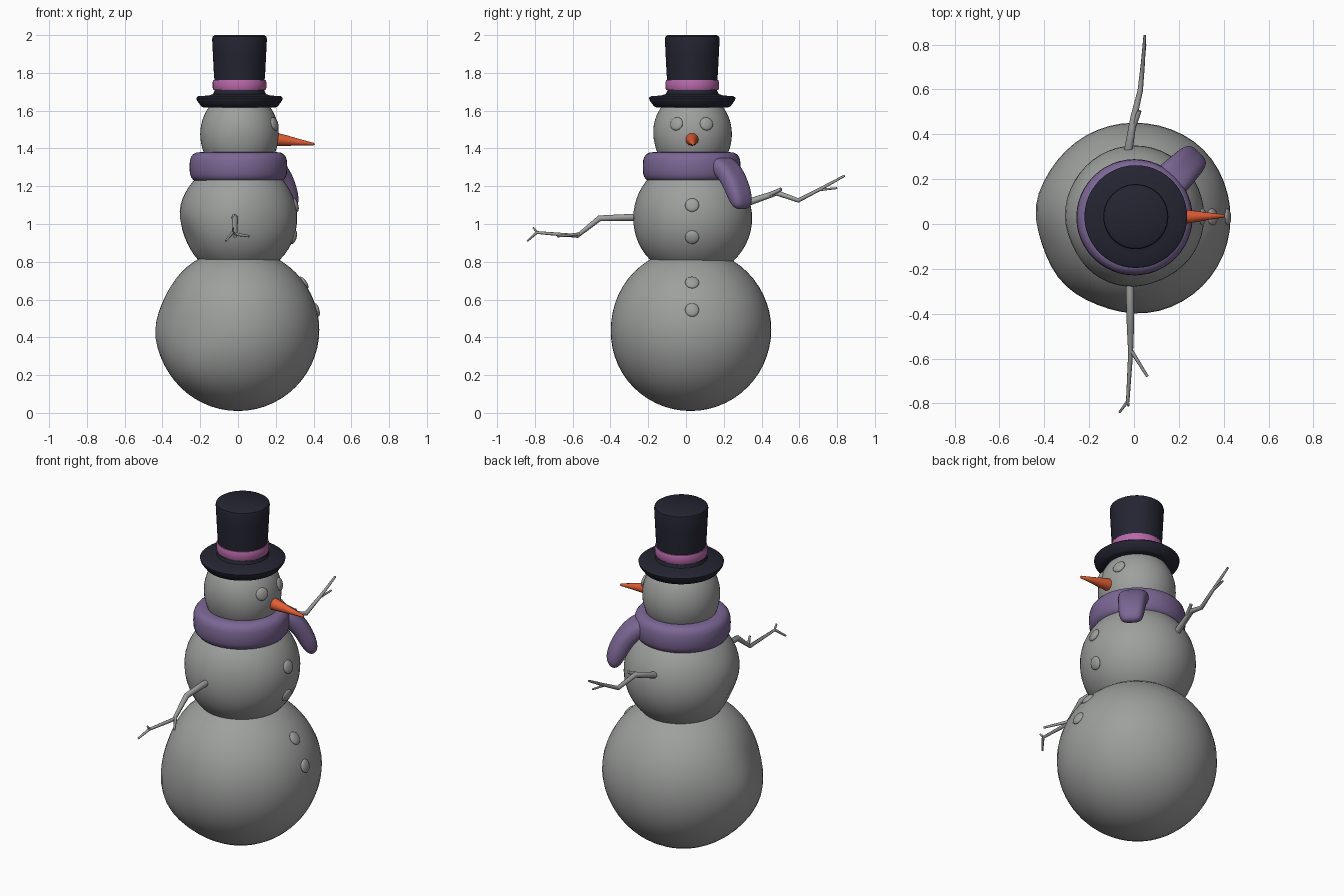
import bpy, bmesh, math
from mathutils import Vector
from mathutils.bvhtree import BVHTree

if "Cube" in bpy.data.objects:
    bpy.data.objects.remove(bpy.data.objects["Cube"])


def material(name, rgb):
    m = bpy.data.materials.new(name)
    m.diffuse_color = (*rgb, 1)
    m.use_nodes = True
    m.node_tree.nodes["Principled BSDF"].inputs["Base Color"].default_value = m.diffuse_color
    return m


GREY = material("snow_grey", (0.34, 0.35, 0.34))
BLACK = material("hat_black", (0.018, 0.018, 0.032))
PINK = material("band_pink", (0.48, 0.14, 0.40))
PURPLE = material("scarf_purple", (0.20, 0.135, 0.30))
ORANGE = material("carrot_orange", (0.75, 0.11, 0.035))


def finish(bm, name, mat, angle=40):
    bmesh.ops.remove_doubles(bm, verts=bm.verts, dist=1e-5)
    bmesh.ops.recalc_face_normals(bm, faces=bm.faces)
    me = bpy.data.meshes.new(name)
    bm.to_mesh(me)
    bm.free()
    me.materials.append(mat)
    ob = bpy.data.objects.new(name, me)
    bpy.context.collection.objects.link(ob)
    bpy.ops.object.select_all(action='DESELECT')
    ob.select_set(True)
    bpy.context.view_layer.objects.active = ob
    bpy.ops.object.shade_smooth_by_angle(angle=math.radians(angle))
    return ob


def snowball(name, center, radii, lumps):
    """Ellipsoid with soft bumps and dents: (direction, amount, tightness)."""
    bm = bmesh.new()
    bmesh.ops.create_uvsphere(bm, u_segments=48, v_segments=28, radius=1)
    for v in bm.verts:
        d = v.co.normalized()
        grow = sum(a * math.exp(k * (d.dot(Vector(n).normalized()) - 1)) for n, a, k in lumps)
        v.co = Vector(center) + Vector(radii) * Vector((1, 1, 1)).dot((0, 0, 0)) + \
            Vector([d[i] * (radii[i] + grow) for i in range(3)])
    tree = BVHTree.FromBMesh(bm)
    finish(bm, name, GREY, 60)
    return tree


def lathe(name, profile, center, mat, closed=False, n=48, angle=40):
    bm = bmesh.new()
    rings = []
    for i in range(n):
        a = 2 * math.pi * i / n
        rings.append([bm.verts.new((center[0] + r * math.cos(a), center[1] + r * math.sin(a), z))
                      for r, z in profile])
    m = len(profile)
    for i in range(n):
        p, q = rings[i], rings[(i + 1) % n]
        for j in range(m if closed else m - 1):
            k = (j + 1) % m
            bm.faces.new((p[j], q[j], q[k], p[k]))
    return finish(bm, name, mat, angle)


def disc(name, tree, y, z, r):
    """Flattened pebble laid on the snow surface facing +x."""
    hit, normal, _, _ = tree.ray_cast(Vector((2, y, z)), Vector((-1, 0, 0)))
    bm = bmesh.new()
    bmesh.ops.create_uvsphere(bm, u_segments=20, v_segments=12, radius=1)
    q = normal.to_track_quat('Z', 'Y')
    for v in bm.verts:
        v.co = hit + q @ Vector((v.co.x * r, v.co.y * r, v.co.z * 0.014))
    finish(bm, name, GREY)


def stick(name, branches):
    """Tapered twigs; every point is x, y, z, radius."""
    cu = bpy.data.curves.new(name, 'CURVE')
    cu.dimensions, cu.bevel_depth, cu.bevel_resolution, cu.use_fill_caps = '3D', 1.0, 2, True
    for pts in branches:
        s = cu.splines.new('POLY')
        s.points.add(len(pts) - 1)
        for p, (x, y, z, r) in zip(s.points, pts):
            p.co, p.radius = (x, y, z, 1), r
    tmp = bpy.data.objects.new(name + "_path", cu)
    bpy.context.collection.objects.link(tmp)
    bpy.context.view_layer.update()
    me = bpy.data.meshes.new_from_object(tmp.evaluated_get(bpy.context.evaluated_depsgraph_get()))
    bpy.data.objects.remove(tmp)
    bm = bmesh.new()
    bm.from_mesh(me)
    finish(bm, name, GREY, 50)


# Three lumpy snowballs
base = snowball("lower_body", (0, 0.024, 0.44), (0.43, 0.427, 0.43),
                [((-.65, -.6, -.45), 0.018, 14), ((-.9, -.3, .3), -0.02, 14), ((-1, .1, 0), 0.014, 20),
                 ((-.4, -.9, .1), -0.012, 10), ((.7, .7, .1), 0.008, 10)])
middle = snowball("upper_body", (0.003, 0.033, 1.03), (0.31, 0.317, 0.31),
                  [((-.9, -.3, -.35), -0.025, 16), ((-1, 0, .2), 0.006, 20), ((.4, -.9, 0), -0.01, 8)])
head = snowball("head", (0.008, 0.033, 1.475), (0.208, 0.21, 0.23), [((0, -1, -.3), -0.006, 10)])

# Buttons and eyes
for i, (z, tree) in enumerate([(1.10, middle), (0.93, middle), (0.69, base), (0.545, base)]):
    disc(f"button_{i + 1}", tree, 0.032, z, 0.037)
for side, y in (("left", 0.108), ("right", -0.05)):
    disc(f"eye_{side}", head, y, 1.53, 0.036)

# Carrot nose
bm = bmesh.new()
axis = Vector((1, 0.02, -0.13)).normalized()
q = axis.to_track_quat('Z', 'Y')
rings = []
for t, r in ((0, 0.0), (0, 0.026), (0.012, 0.034), (0.06, 0.028), (0.13, 0.017), (0.205, 0.007), (0.212, 0.0)):
    rings.append([bm.verts.new(Vector((0.197, 0.032, 1.449)) + axis * t +
                  q @ Vector((r * math.cos(k * math.pi / 8), r * math.sin(k * math.pi / 8), 0)))
                  for k in range(16)])
for a, b in zip(rings, rings[1:]):
    for k in range(16):
        bm.faces.new((a[k], a[(k + 1) % 16], b[(k + 1) % 16], b[k]))
finish(bm, "nose", ORANGE)

# Top hat and band
HC = (0.008, 0.033)
lathe("hat", [(0, 1.617), (0.19, 1.617), (0.203, 1.623), (0.226, 1.655), (0.229, 1.668), (0.218, 1.677),
              (0.165, 1.68), (0.14, 1.688), (0.132, 1.705), (0.131, 1.74), (0.136, 1.80), (0.141, 1.90),
              (0.145, 1.98), (0.142, 1.992), (0.13, 2.0), (0, 2.0)], HC, BLACK)
lathe("hat_band", [(0.12, 1.71), (0.138, 1.71), (0.142, 1.72), (0.142, 1.75), (0.138, 1.762), (0.12, 1.762)],
      HC, PINK, closed=True)

# Scarf ring with rounded section
section = []
for k in range(20):
    a = 2 * math.pi * k / 20
    c, s = math.cos(a), math.sin(a)
    section.append((0.195 + 0.064 * math.copysign(abs(c) ** 0.7, c),
                    1.302 + 0.079 * math.copysign(abs(s) ** 0.7, s)))
lathe("scarf", section, (0.002, 0.03), PURPLE, closed=True, angle=60)

# Scarf tail hanging out diagonally: radius from axis, height, half width, half thickness
bm = bmesh.new()
d, w = Vector((0.7071, 0.7071, 0)), Vector((-0.7071, 0.7071, 0))
path = [(0.17, 1.325, .09, .05), (0.255, 1.305, .085, .05), (0.335, 1.215, .076, .05), (0.39, 1.075, .068, .042)]
rings = []
for i, (r, z, hw, ht) in enumerate(path):
    p0, p1 = path[max(i - 1, 0)], path[min(i + 1, 3)]
    tan = (d * (p1[0] - p0[0]) + Vector((0, 0, p1[1] - p0[1]))).normalized()
    nor = w.cross(tan)
    c = Vector((0.002, 0.03, z)) + d * r
    rings.append([bm.verts.new(c + w * hw * a + nor * ht * b)
                  for a, b in ((-1, -1), (0, -1), (1, -1), (1, 1), (0, 1), (-1, 1))])
for a, b in zip(rings, rings[1:]):
    for k in range(6):
        bm.faces.new((a[k], a[(k + 1) % 6], b[(k + 1) % 6], b[k]))
for r in (rings[0], rings[-1]):
    bm.faces.new((r[0], r[1], r[4], r[5]))
    bm.faces.new((r[1], r[2], r[3], r[4]))
tail = finish(bm, "scarf_tail", PURPLE, 180)
sub = tail.modifiers.new("soften", 'SUBSURF')
sub.levels = sub.render_levels = 3

# Twig arms
stick("left_arm", [
    [(-.035, .22, 1.08, .021), (-.025, .33, 1.115, .019), (.0, .48, 1.165, .015), (.028, .595, 1.125, .012),
     (.04, .72, 1.19, .009), (.048, .84, 1.256, .006)],
    [(.0, .44, 1.155, .012), (.025, .505, 1.185, .009)],
    [(.038, .70, 1.18, .007), (.05, .80, 1.19, .005)]])
stick("right_arm", [
    [(-.018, -.20, 1.035, .019), (-.018, -.30, 1.035, .018), (-.016, -.458, 1.03, .016),
     (-.015, -.575, .937, .011), (-.028, -.79, .955, .008), (-.065, -.84, .91, .005)],
    [(-.015, -.56, .947, .009), (.06, -.68, .935, .006)],
    [(-.028, -.785, .955, .006), (-.025, -.81, .982, .005)]])
